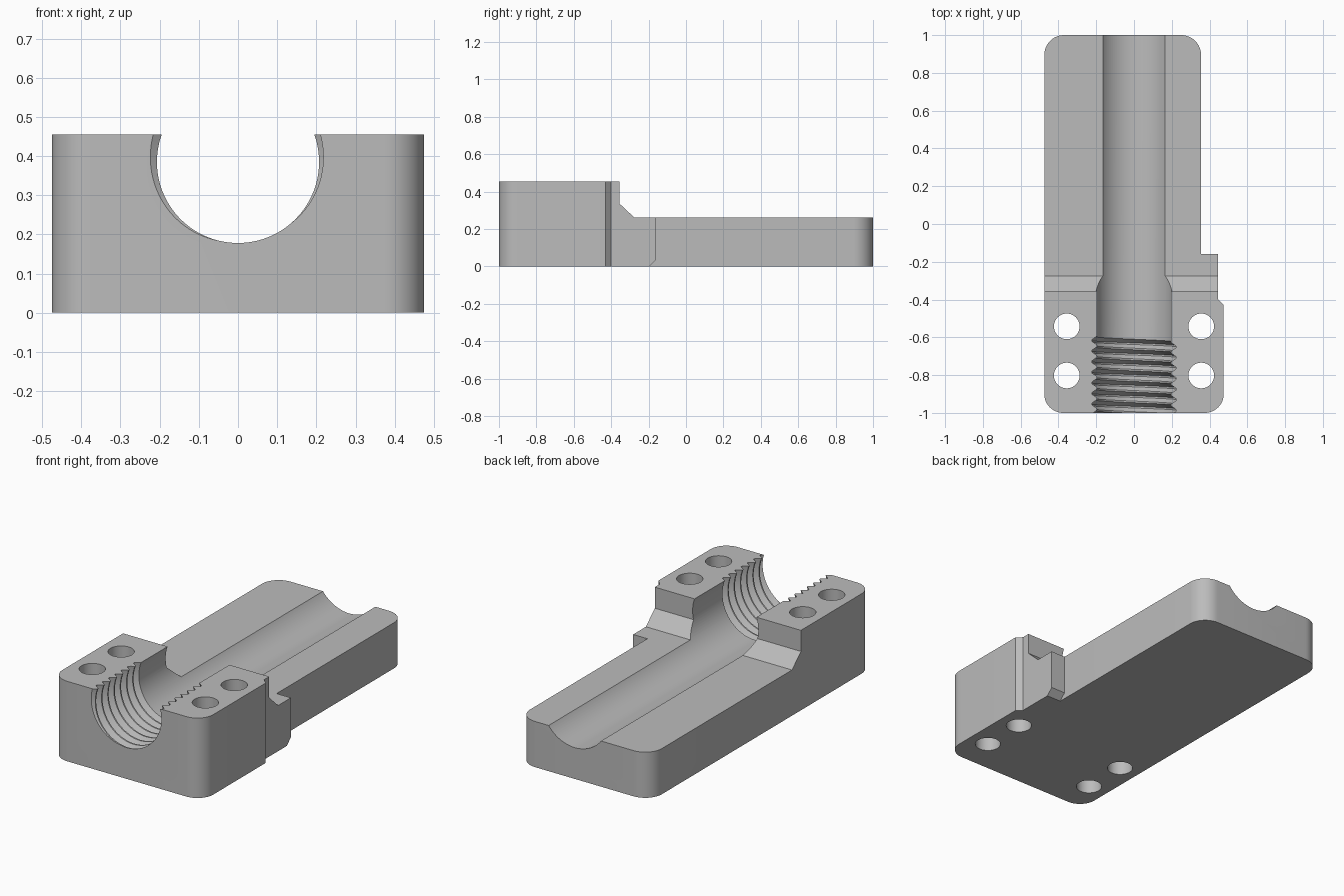
import bpy, bmesh, math
from mathutils import Vector

if "Cube" in bpy.data.objects:
    bpy.data.objects.remove(bpy.data.objects["Cube"])

grey = bpy.data.materials.new("plain grey")
grey.use_nodes = True
grey.diffuse_color = (0.5, 0.5, 0.5, 1)
grey.node_tree.nodes["Principled BSDF"].inputs["Base Color"].default_value = (0.5, 0.5, 0.5, 1)


def add_object(name, bm):
    bmesh.ops.recalc_face_normals(bm, faces=bm.faces)
    mesh = bpy.data.meshes.new(name)
    bm.to_mesh(mesh)
    bm.free()
    mesh.materials.append(grey)
    obj = bpy.data.objects.new(name, mesh)
    bpy.context.collection.objects.link(obj)
    return obj


def prism(name, points, offset):
    """Extrude a flat polygon along an offset vector."""
    bm = bmesh.new()
    face = bm.faces.new([bm.verts.new(p) for p in points])
    new = bmesh.ops.extrude_face_region(bm, geom=[face])["geom"]
    bmesh.ops.translate(bm, vec=Vector(offset),
                        verts=[v for v in new if isinstance(v, bmesh.types.BMVert)])
    return add_object(name, bm)


def rounded(outline, steps=12):
    """Replace each (x, y, radius) right-angled corner with an arc."""
    result = []
    for i, (x, y, r) in enumerate(outline):
        p = Vector((x, y))
        if r == 0:
            result.append((x, y, 0))
            continue
        a = (Vector(outline[i - 1][:2]) - p).normalized() * r
        b = (Vector(outline[(i + 1) % len(outline)][:2]) - p).normalized() * r
        for s in range(steps + 1):
            t = s / steps * math.pi / 2
            q = p + a * (1 - math.sin(t)) + b * (1 - math.cos(t))
            result.append((q.x, q.y, 0))
    return result


def cut(target, cutter):
    cutter.hide_render = True
    mod = target.modifiers.new("cut", 'BOOLEAN')
    mod.operation = 'DIFFERENCE'
    mod.solver = 'EXACT'
    mod.object = cutter
    bpy.context.view_layer.objects.active = target
    bpy.ops.object.modifier_apply(modifier=mod.name)
    bpy.data.objects.remove(cutter)


# Block with rounded corners and a side tab
HEIGHT, LOW = 0.455, 0.26
RIGHT_BACK, TAB = 0.355, 0.445
plan = [(-0.475, -1, 0.1), (0.475, -1, 0.1), (0.475, -0.43, 0), (TAB, -0.4, 0),
        (TAB, -0.16, 0), (RIGHT_BACK, -0.16, 0), (RIGHT_BACK, 1, 0.105), (-0.475, 1, 0.105)]
block = prism("clamp_block", rounded(plan), (0, 0, HEIGHT))

# Lowered rear deck with a sloped shoulder
step = [(-0.355, 0.6), (-0.355, 0.335), (-0.275, LOW), (1.1, LOW), (1.1, 0.6)]
cut(block, prism("step_cutter", [(-0.6, y, z) for y, z in step], (1.2, 0, 0)))

# Chamfer under the back of the tab
wedge = [(-0.198, -0.002), (-0.158, -0.002), (-0.158, 0.038)]
cut(block, prism("tab_cutter", [(RIGHT_BACK, y, z) for y, z in wedge], (0.2, 0, 0)))

# Four bolt holes
for x in (-0.356, 0.356):
    for y in (-0.802, -0.542):
        ring = [(x + 0.068 * math.cos(a), y + 0.068 * math.sin(a), -0.1)
                for a in (math.tau * i / 40 for i in range(40))]
        cut(block, prism("hole_cutter", ring, (0, 0, 0.8)))


# Long bore whose front end is threaded
def bore_cutter():
    axis, bore, root, pitch = 0.385, 0.207, 0.234, 0.056
    start, end, segments = -1.0, -0.61, 72
    first = start - 2 * pitch
    rows = []
    turns = math.ceil((end - first) / pitch)
    for k in range(turns):
        for part, radius in ((0, bore), (0.15, bore), (0.5, root), (0.65, root)):
            rows.append((end - (turns - k - part) * pitch, radius, 1))
    rows += [(end, bore, 1), (1.2, bore, 0)]
    bm = bmesh.new()
    rings = []
    for y, radius, twist in rows:
        ring = []
        for i in range(segments + 1):
            a = math.radians(-220 + 260 * i / segments)
            shift = -twist * pitch * (a + math.pi / 2) / math.tau
            ring.append(bm.verts.new((radius * math.cos(a), y + shift,
                                      axis + radius * math.sin(a))))
        rings.append(ring)
    for r1, r2 in zip(rings, rings[1:]):
        for i in range(segments + 1):
            j = (i + 1) % (segments + 1)
            bm.faces.new((r1[i], r1[j], r2[j], r2[i]))
    bm.faces.new(rings[0])
    bm.faces.new(rings[-1])
    bmesh.ops.triangulate(bm, faces=bm.faces)
    return add_object("bore_cutter", bm)


cut(block, bore_cutter())

# Smooth the round surfaces, keep the edges sharp
bpy.ops.object.select_all(action='DESELECT')
block.select_set(True)
bpy.context.view_layer.objects.active = block
bpy.ops.object.shade_smooth_by_angle(angle=math.radians(25))
